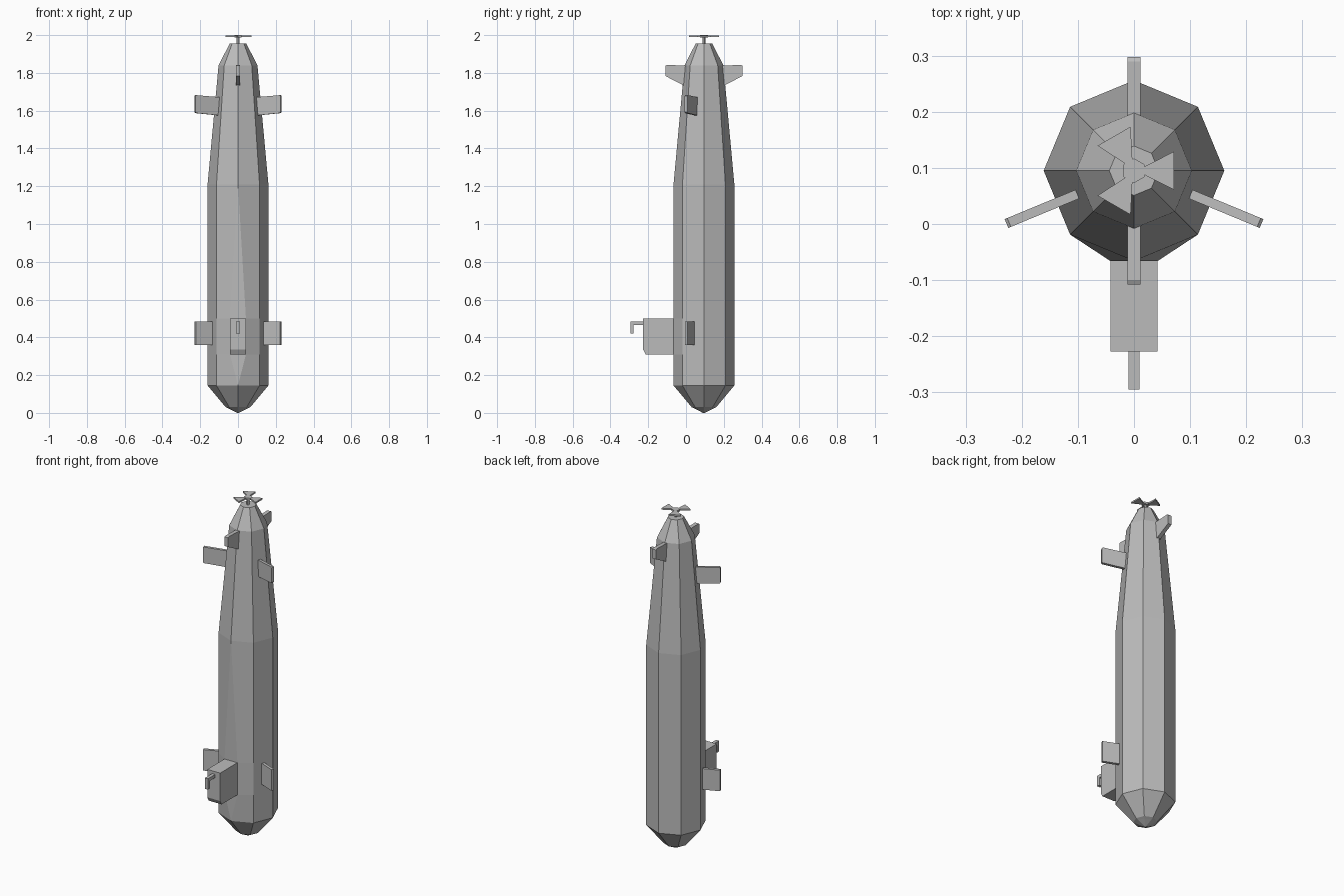
import bpy, bmesh, math
from mathutils import Vector, Matrix

if "Cube" in bpy.data.objects:
    bpy.data.objects.remove(bpy.data.objects["Cube"])

grey = bpy.data.materials.new("light_grey")
grey.diffuse_color = (0.5, 0.5, 0.5, 1)
grey.use_nodes = True
grey.node_tree.nodes["Principled BSDF"].inputs["Base Color"].default_value = grey.diffuse_color
CY = 0.095  # hull axis in y


def finish(name, bm):
    bmesh.ops.remove_doubles(bm, verts=bm.verts, dist=0.0005)
    bmesh.ops.recalc_face_normals(bm, faces=bm.faces)
    me = bpy.data.meshes.new(name)
    bm.to_mesh(me)
    bm.free()
    me.materials.append(grey)
    ob = bpy.data.objects.new(name, me)
    bpy.context.collection.objects.link(ob)
    return ob


def loft(name, rings):
    bm = bmesh.new()
    vs = [[bm.verts.new(p) for p in r] for r in rings]
    n = len(vs[0])
    for a, b in zip(vs, vs[1:]):
        for i in range(n):
            j = (i + 1) % n
            bm.faces.new((a[i], a[j], b[j], b[i]))
    bm.faces.new(vs[0])
    bm.faces.new(vs[-1])
    return finish(name, bm)


def plate(name, outline, half, mat):
    # outline in local (radial, height), thickened along the local third axis
    rings = [[mat @ Vector((u, s * half, v)) for u, v in outline] for s in (-1, 1)]
    return loft(name, rings)


def around(deg):
    return Matrix.Translation((0, CY, 0)) @ Matrix.Rotation(math.radians(deg), 4, 'Z')


# octagonal hull, front corner widened into a narrow deck under the tower
def hull_ring(z, r, w):
    pts = []
    for k in range(8):
        a = math.radians(-90 + 45 * k)
        x, y = r * math.cos(a), CY + r * math.sin(a)
        if k == 0:
            pts += [(-w, y, z), (w, y, z)]
        else:
            pts.append((x, y, z))
    return pts


loft("hull", [hull_ring(*p) for p in (
    (0.005, 0.012, 0), (0.03, 0.065, 0), (0.145, 0.161, 0), (0.31, 0.161, 0.042),
    (0.50, 0.161, 0.042), (1.21, 0.161, 0), (1.84, 0.103, 0), (1.955, 0.044, 0))])

# nose tip
loft("nose_tip", [[(r * math.cos(math.pi * k / 4), CY + r * math.sin(math.pi * k / 4), z)
                   for k in range(8)] for z, r in ((0, 0.005), (0.03, 0.064))])

# tower with chamfered lower front edge, and periscope
front = around(-90)
plate("tower", [(0.15, 0.31), (0.308, 0.31), (0.322, 0.335), (0.322, 0.50), (0.15, 0.50)],
      0.042, front)
plate("periscope", [(0.31, 0.465), (0.372, 0.465), (0.372, 0.42), (0.39, 0.42),
                    (0.39, 0.484), (0.31, 0.484)], 0.01, front)

# rudders front and back
for name, ang in (("front_rudder", -90), ("back_rudder", 90)):
    plate(name, [(0.08, 1.732), (0.105, 1.732), (0.203, 1.783), (0.203, 1.838),
                 (0.195, 1.842), (0.08, 1.838)], 0.0115, around(ang))

# side planes at bow and stern
for side, ang in (("right", -22.5), ("left", -157.5)):
    plate(side + "_stern_plane", [(0.09, 1.573), (0.241, 1.587), (0.246, 1.592),
                                  (0.246, 1.678), (0.241, 1.682), (0.09, 1.670)],
          0.0085, around(ang))
    plate(side + "_bow_plane", [(0.13, 0.36), (0.245, 0.36), (0.245, 0.484), (0.13, 0.484)],
          0.0085, around(ang))


# propeller shaft, hub and three blades
def hexagon(r, z):
    return [(r * math.cos(math.pi * k / 3 + math.pi / 6),
             CY + r * math.sin(math.pi * k / 3 + math.pi / 6), z) for k in range(6)]


loft("propeller_shaft", [hexagon(0.008, 1.95), hexagon(0.008, 1.99)])
loft("propeller_hub", [hexagon(0.022, 1.988), hexagon(0.022, 2.0)])
for i in range(3):
    m = around(120 * i)
    tri = ((0.01, -0.003), (0.071, -0.034), (0.071, 0.034), (0.01, 0.003))
    loft("propeller_blade_%d" % (i + 1),
         [[m @ Vector((x, y, z)) for x, y in tri] for z in (1.99, 1.999)])
